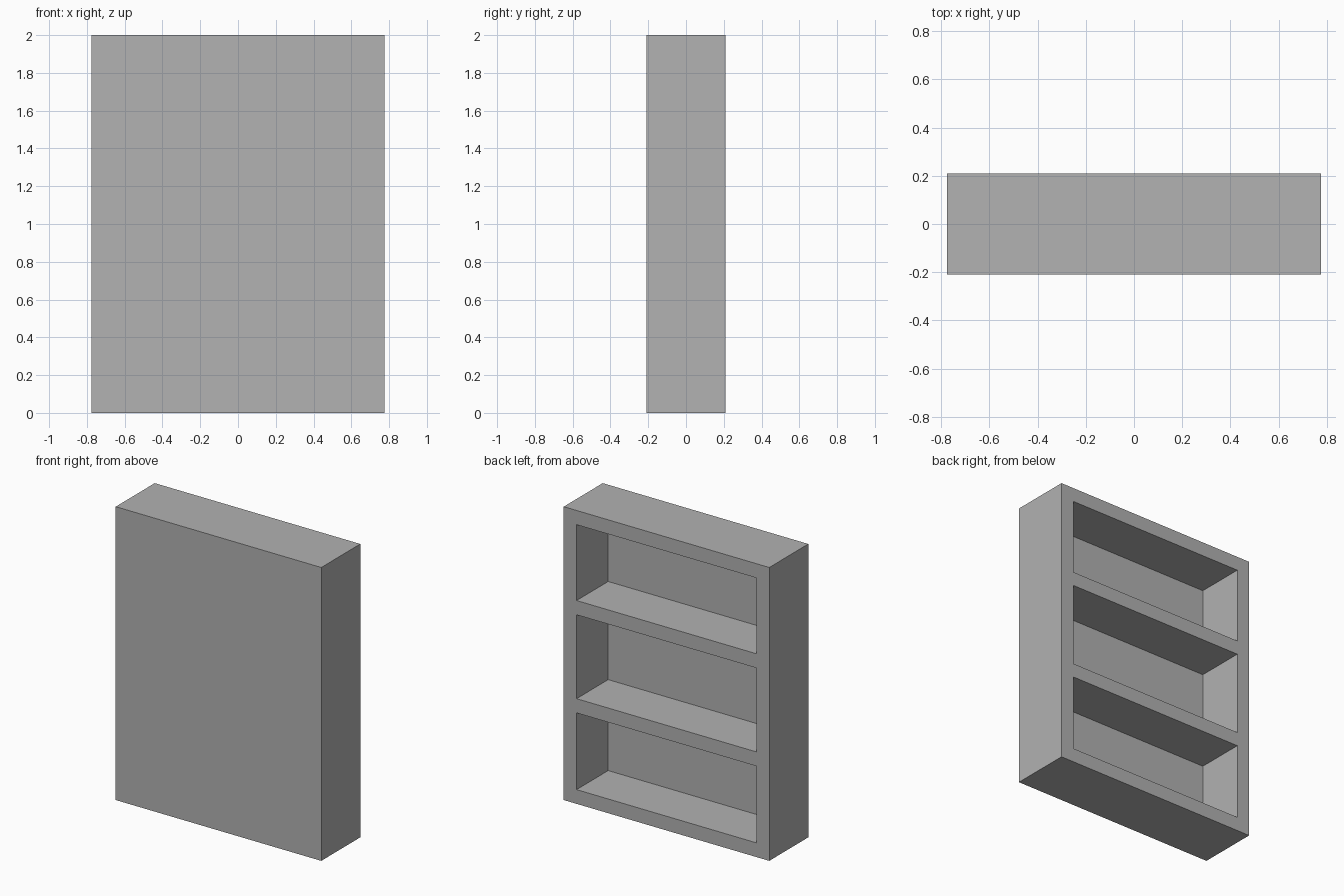
import bpy
from mathutils import Vector

default_cube = bpy.data.objects.get("Cube")
if default_cube:
    bpy.data.objects.remove(default_cube, do_unlink=True)

WIDTH, DEPTH, HEIGHT = 1.55, 0.42, 2.0
BOARD = 0.097         # sides, top, bottom and shelves
PANEL = 0.08          # closed panel across the front
SHELVES = (0.62, 1.289)  # underside of each middle shelf

grey = bpy.data.materials.new("plain grey")
grey.use_nodes = True
colour = (0.445, 0.445, 0.445, 1)
grey.diffuse_color = colour
grey.node_tree.nodes["Principled BSDF"].inputs["Base Color"].default_value = colour


def box(name, low, high):
    low, high = Vector(low), Vector(high)
    bpy.ops.mesh.primitive_cube_add(size=1, location=(low + high) / 2)
    obj = bpy.context.object
    obj.name = name
    obj.scale = high - low
    bpy.ops.object.transform_apply(location=True, rotation=True, scale=True)
    obj.data.materials.append(grey)
    return obj


# Solid body of the bookcase
case = box("bookcase", (-WIDTH / 2, -DEPTH / 2, 0), (WIDTH / 2, DEPTH / 2, HEIGHT))

# Compartments cut in from the open side, leaving the shelves between them
floors = [BOARD] + [z + BOARD for z in SHELVES]
ceilings = list(SHELVES) + [HEIGHT - BOARD]
inner = WIDTH / 2 - BOARD
for floor, ceiling in zip(floors, ceilings):
    cutter = box("compartment_cutter", (-inner, PANEL - DEPTH / 2, floor),
                 (inner, DEPTH, ceiling))
    cutter.hide_render = True
    cut = case.modifiers.new("compartment", 'BOOLEAN')
    cut.operation = 'DIFFERENCE'
    cut.solver = 'EXACT'
    cut.object = cutter
    bpy.context.view_layer.objects.active = case
    bpy.ops.object.modifier_apply(modifier=cut.name)
    bpy.data.objects.remove(cutter, do_unlink=True)
